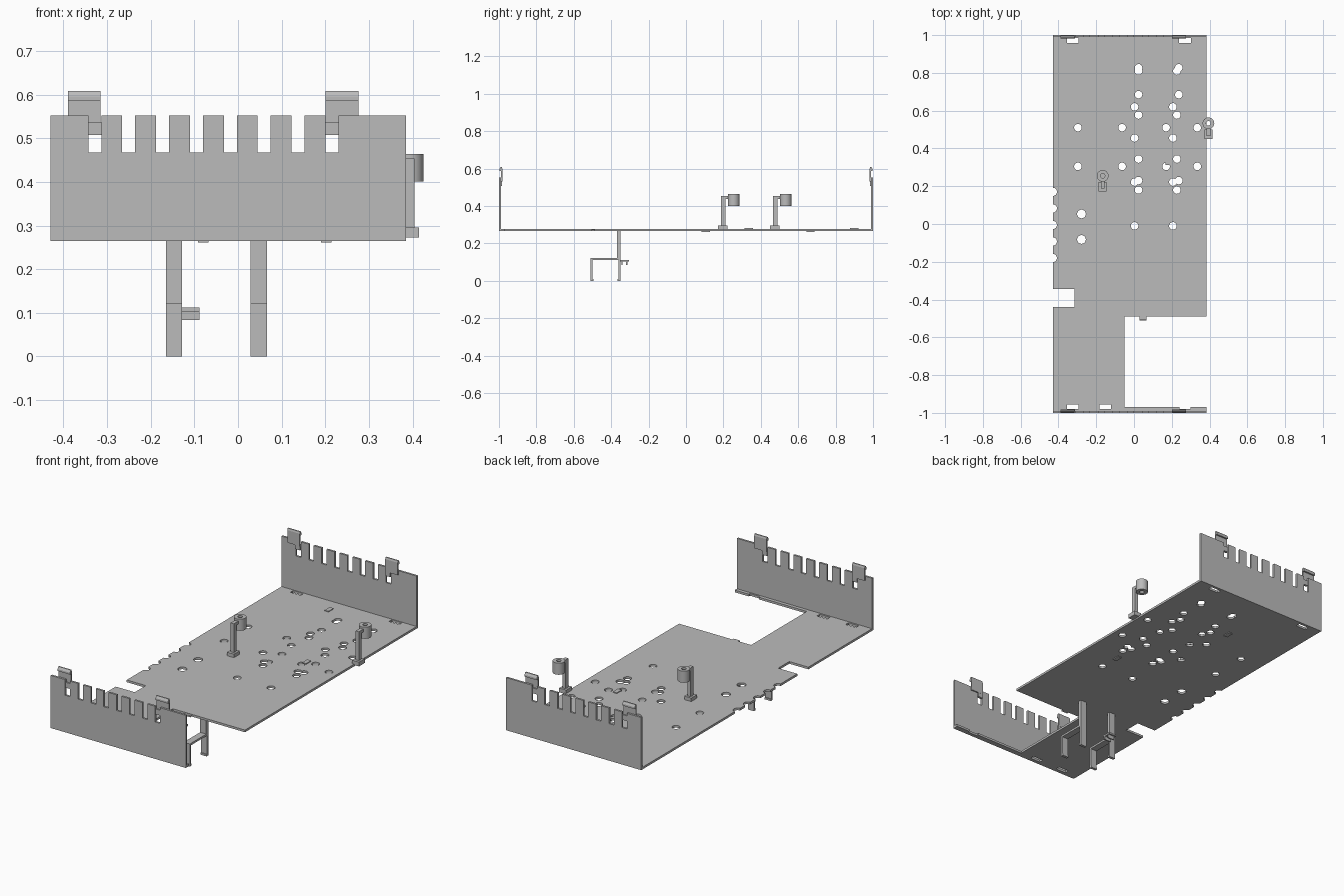
import bpy, bmesh
from mathutils import Matrix, Vector

if "Cube" in bpy.data.objects:
    bpy.data.objects.remove(bpy.data.objects["Cube"])

grey = bpy.data.materials.new("plain_grey")
grey.use_nodes = True
COLOUR = (0.5, 0.5, 0.5, 1)
grey.diffuse_color = COLOUR
grey.node_tree.nodes["Principled BSDF"].inputs["Base Color"].default_value = COLOUR

LEFT, RIGHT = -0.43, 0.385
BOTTOM, TOP = 0.265, 0.277
WALL = 0.011


def add_box(bm, x0, x1, y0, y1, z0, z1):
    size = Vector((x1 - x0, y1 - y0, z1 - z0))
    mid = Vector((x0 + x1, y0 + y1, z0 + z1)) / 2
    bmesh.ops.create_cube(bm, size=1, matrix=Matrix.Translation(mid) @ Matrix.Diagonal(size).to_4x4())


def add_cylinder(bm, x, y, r, z0, z1, sides=24):
    bmesh.ops.create_cone(bm, cap_ends=True, segments=sides, radius1=r, radius2=r,
                          depth=z1 - z0, matrix=Matrix.Translation((x, y, (z0 + z1) / 2)))


def add_prism(bm, outline, axis, depth):
    """Extrude a closed outline of 3D points along an axis vector."""
    face = bm.faces.new([bm.verts.new(p) for p in outline])
    moved = bmesh.ops.extrude_face_region(bm, geom=[face])["geom"]
    bmesh.ops.translate(bm, vec=Vector(axis) * depth,
                        verts=[g for g in moved if isinstance(g, bmesh.types.BMVert)])
    bmesh.ops.recalc_face_normals(bm, faces=bm.faces)


def finish(name, bm):
    mesh = bpy.data.meshes.new(name)
    bm.to_mesh(mesh)
    bm.free()
    mesh.materials.append(grey)
    obj = bpy.data.objects.new(name, mesh)
    bpy.context.collection.objects.link(obj)
    return obj


def cut(obj, bm):
    """Subtract the cutter and bake the result."""
    cutter = finish("cutter", bm)
    cutter.hide_render = True
    mod = obj.modifiers.new("cut", "BOOLEAN")
    mod.operation, mod.solver, mod.use_self, mod.object = "DIFFERENCE", "EXACT", True, cutter
    graph = bpy.context.evaluated_depsgraph_get()
    baked = bpy.data.meshes.new_from_object(obj.evaluated_get(graph))
    obj.modifiers.clear()
    obj.data = baked
    bpy.data.objects.remove(cutter)


def smooth(obj):
    bpy.ops.object.select_all(action="DESELECT")
    obj.select_set(True)
    bpy.context.view_layer.objects.active = obj
    bpy.ops.object.shade_smooth_by_angle()


# Floor plate, stepped at the front
bm = bmesh.new()
outline = [(LEFT, -1), (-0.05, -1), (-0.05, -0.49), (RIGHT, -0.49), (RIGHT, 1), (LEFT, 1),
           (LEFT, -0.345), (-0.315, -0.345), (-0.315, -0.44), (LEFT, -0.44)]
add_prism(bm, [(x, y, BOTTOM) for x, y in outline], (0, 0, 1), TOP - BOTTOM)
floor = finish("floor_plate", bm)

# Round mounting holes, edge scallops and slots in the floor
bm = bmesh.new()
holes = {-0.297: (0.51, 0.305), -0.063: (0.51, 0.305), 0.17: (0.51, 0.305), 0.335: (0.51, 0.305),
         0.003: (0.62, 0.455, 0.222, -0.01), 0.206: (0.62, 0.455, 0.222, -0.01),
         0.024: (0.827, 0.81, 0.685, 0.577, 0.344, 0.23, 0.18),
         0.227: (0.81, 0.577, 0.344, 0.18), 0.237: (0.827, 0.685, 0.23)}
for x, ys in holes.items():
    for y in ys:
        add_cylinder(bm, x, y, 0.02, 0.2, 0.35)
for y in (0.053, -0.082):
    add_cylinder(bm, -0.278, y, 0.023, 0.2, 0.35)
for i in range(5):
    add_cylinder(bm, LEFT, 0.17 - i * 0.0875, 0.022, 0.2, 0.35)
for x, y in ((-0.325, 0.972), (0.27, 0.972), (-0.325, -0.967), (-0.152, -0.967)):
    add_box(bm, x - 0.031, x + 0.031, y - 0.0125, y + 0.0125, 0.2, 0.35)
cut(floor, bm)

# Flange under the free part of the front wall
bm = bmesh.new()
for x0, x1, y1 in ((-0.05, 0.24, -0.97), (0.24, 0.30, -0.98), (0.30, RIGHT, -0.97)):
    add_box(bm, x0, x1, -0.99, y1, BOTTOM, TOP)
finish("front_flange", bm)

# Comb-edged end walls with their clips
SLOT, PITCH, FIRST = 0.03, 0.0776, -0.343
for name, side in (("front", -1), ("back", 1)):
    points = [(LEFT, BOTTOM), (LEFT, 0.552)]
    for i in range(8):
        x = FIRST + i * PITCH
        points += [(x, 0.552), (x, 0.467), (x + SLOT, 0.467), (x + SLOT, 0.552)]
    points += [(RIGHT, 0.552), (RIGHT, BOTTOM)]
    bm = bmesh.new()
    add_prism(bm, [(x, side, z) for x, z in points], (0, -side, 0), WALL)
    finish(name + "_wall", bm)

    for label, x0, slot in (("right", -0.39, FIRST), ("left", 0.201, FIRST + 7 * PITCH)):
        bm = bmesh.new()
        profile = [(0.989, 0.53), (0.982, 0.53), (0.982, 0.598), (0.985, 0.608),
                   (0.991, 0.608), (0.998, 0.596), (0.998, 0.586), (0.989, 0.586)]
        add_prism(bm, [(x0, side * y, z) for y, z in profile], (1, 0, 0), 0.075)
        inner, outer = sorted((side * 0.983, side * 0.996))
        add_box(bm, slot, slot + SLOT, inner, outer, 0.507, 0.536)
        finish(f"{name}_{label}_clip", bm)

# Support frames under the floor
for name, x0, x1 in (("right", -0.165, -0.128), ("left", 0.029, 0.066)):
    bm = bmesh.new()
    add_box(bm, x0, x1, -0.368, -0.35, 0.12, BOTTOM)
    add_box(bm, x0, x1, -0.36, -0.35, 0, 0.12)
    add_box(bm, x0, x1, -0.51, -0.35, 0.112, 0.123)
    add_box(bm, x0, x1, -0.51, -0.5, 0, 0.112)
    add_box(bm, x0, x1, -0.5, -0.495, 0, 0.01)
    add_box(bm, x0, x1, -0.365, -0.36, 0, 0.01)
    finish(name + "_support_frame", bm)

# Small hook beside the right frame
bm = bmesh.new()
add_box(bm, -0.135, -0.088, -0.355, -0.305, 0.103, 0.112)
for y in (-0.343, -0.317):
    add_box(bm, -0.128, -0.088, y - 0.003, y + 0.003, 0.083, 0.103)
finish("frame_hook", bm)

# Posts carrying upright ring sleeves
for name, x, y in (("right", -0.166, 0.255), ("left", 0.394, 0.533)):
    bm = bmesh.new()
    add_box(bm, x - 0.021, x + 0.021, y - 0.083, y - 0.033, 0.273, 0.296)
    add_box(bm, x - 0.01, x + 0.01, y - 0.068, y - 0.044, 0.296, 0.453)
    add_box(bm, x - 0.01, x + 0.01, y - 0.044, y - 0.025, 0.437, 0.453)
    finish(name + "_post", bm)
    bm = bmesh.new()
    add_cylinder(bm, x, y, 0.031, 0.401, 0.464, 32)
    sleeve = finish(name + "_sleeve", bm)
    bm = bmesh.new()
    add_cylinder(bm, x, y, 0.012, 0.35, 0.5)
    cut(sleeve, bm)
    smooth(sleeve)

# Small catches above and below the floor, and the front edge tab
bm = bmesh.new()
for x, y, z in ((0.202, 0.105, 0.261), (-0.08, 0.665, 0.261), (0.18, 0.335, 0.275), (-0.08, 0.9, 0.275)):
    add_box(bm, x - 0.012, x + 0.012, y - 0.022, y + 0.022, z, z + 0.006)
add_box(bm, 0.029, 0.066, -0.505, -0.485, 0.267, 0.275)
finish("floor_catches", bm)
